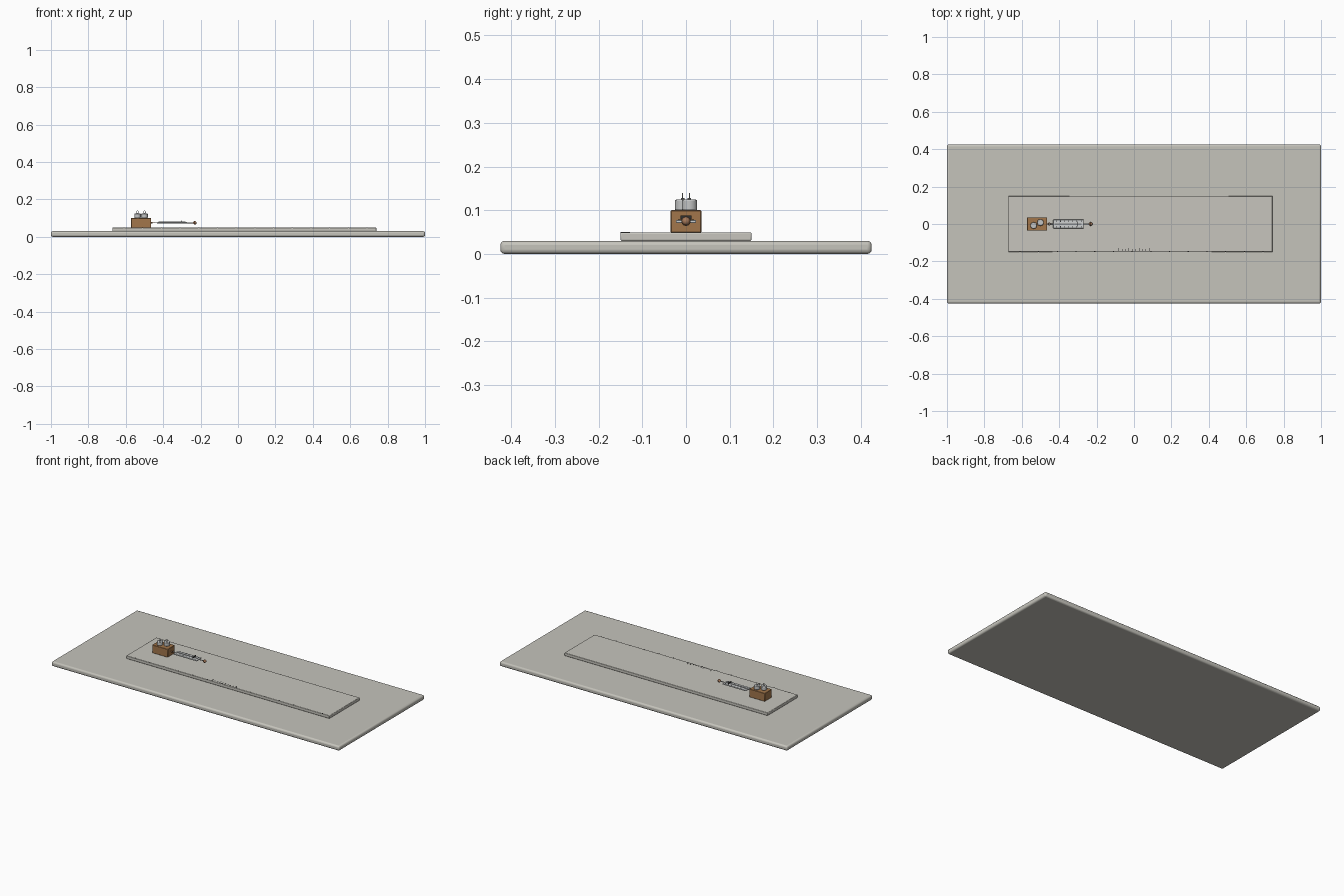
import bpy, math
from mathutils import Vector

if "Cube" in bpy.data.objects:
    bpy.data.objects.remove(bpy.data.objects["Cube"])


def mat(name, r, g, b):
    m = bpy.data.materials.new(name)
    m.diffuse_color = (r, g, b, 1)
    m.use_nodes = True
    m.node_tree.nodes["Principled BSDF"].inputs["Base Color"].default_value = m.diffuse_color
    return m


TABLE = mat("warm grey", 0.56, 0.55, 0.50)
BOARD = mat("pale grey", 0.57, 0.56, 0.51)
WOOD = mat("brown wood", 0.36, 0.18, 0.07)
STEEL = mat("steel", 0.55, 0.56, 0.56)
PLATE = mat("scale white", 0.62, 0.64, 0.64)
COPPER = mat("copper", 0.38, 0.19, 0.10)
DARK = mat("dark marks", 0.03, 0.03, 0.03)


def finish(name, m, smooth=False):
    o = bpy.context.object
    o.name = name
    o.data.materials.append(m)
    if smooth:
        bpy.ops.object.shade_smooth_by_angle(angle=math.radians(40))
    return o


def box(name, x0, x1, y0, y1, z0, z1, m, bevel=0, seg=3):
    bpy.ops.mesh.primitive_cube_add(size=1, location=((x0 + x1) / 2, (y0 + y1) / 2, (z0 + z1) / 2))
    o = bpy.context.object
    o.scale = (x1 - x0, y1 - y0, z1 - z0)
    bpy.ops.object.transform_apply(location=False, rotation=False, scale=True)
    if bevel:
        b = o.modifiers.new("round", 'BEVEL')
        b.width, b.segments = bevel, seg
    return finish(name, m, bool(bevel))


def rod(name, a, b, r, m, bevel=0, verts=24):
    a, b = Vector(a), Vector(b)
    bpy.ops.mesh.primitive_cylinder_add(vertices=verts, radius=r, depth=(b - a).length, location=(a + b) / 2)
    o = bpy.context.object
    o.rotation_euler = (b - a).to_track_quat('Z', 'Y').to_euler()
    if bevel:
        w = o.modifiers.new("round", 'BEVEL')
        w.width, w.segments, w.limit_method = bevel, 2, 'ANGLE'
    return finish(name, m, True)


def ring(name, loc, R, r, m, rot=(0, 0, 0)):
    bpy.ops.mesh.primitive_torus_add(major_radius=R, minor_radius=r, major_segments=24,
                                     minor_segments=8, location=loc, rotation=rot)
    return finish(name, m, True)


# table top and sliding board
box("table_top", -1, 1, -0.425, 0.425, 0, 0.03, TABLE, 0.01)
box("track_board", -0.672, 0.74, -0.15, 0.15, 0.03, 0.049, BOARD, 0.003, 2)

# distance marks along the front of the board
for i in range(14):
    x = -0.61 + i * 0.1
    box("edge_mark", x - 0.003, x + 0.003, -0.150, -0.145, 0.048, 0.0500, DARK)
for i in range(10):
    x = -0.081 + i * 0.018
    box("fine_mark", x - 0.0015, x + 0.0015, -0.145, -0.133 if i % 3 else -0.128, 0.048, 0.0497, DARK)

# wooden block
box("wood_block", -0.572, -0.464, -0.035, 0.035, 0.049, 0.1, WOOD, 0.0015, 1)

# two weights with loops on top
for x, y in ((-0.537, -0.008), (-0.5, 0.008)):
    rod("weight", (x, y, 0.1), (x, y, 0.124), 0.0175, STEEL, 0.003, 32)
    rod("weight_neck", (x, y, 0.124), (x, y, 0.128), 0.004, STEEL)
    ring("weight_loop", (x, y, 0.132), 0.0065, 0.0012, STEEL, (math.pi / 2, 0, 0))

# spring scale: hook, body, rod, ticks, pointer and pull ring
Z = 0.075
rod("block_eye_screw", (-0.466, 0, Z), (-0.456, 0, Z), 0.003, COPPER)
ring("block_eye", (-0.453, 0, Z), 0.0065, 0.002, COPPER)
rod("scale_hook", (-0.449, 0, Z), (-0.43, 0, Z), 0.002, STEEL)
box("scale_body", -0.432, -0.27, -0.023, 0.023, Z - 0.004, Z + 0.003, PLATE, 0.002, 2)
rod("scale_spring", (-0.424, 0, Z + 0.004), (-0.28, 0, Z + 0.004), 0.0028, STEEL)
for i in range(7):
    x = -0.415 + i * 0.022
    for s in (-1, 1):
        box("scale_tick", x - 0.0015, x + 0.0015, *sorted((s * 0.010, s * 0.018)), Z + 0.002, Z + 0.0036, DARK)
box("scale_pointer", -0.306, -0.302, -0.013, 0.013, Z + 0.005, Z + 0.013, DARK)
rod("pull_rod", (-0.272, 0, Z), (-0.24, 0, Z), 0.0025, STEEL)
ring("pull_ring", (-0.232, 0, Z), 0.008, 0.0028, COPPER, (0, math.pi / 2, 0))
bpy.ops.mesh.primitive_uv_sphere_add(segments=20, ring_count=12, radius=0.0095, location=(-0.231, 0, Z))
finish("pull_knob", COPPER, True)
